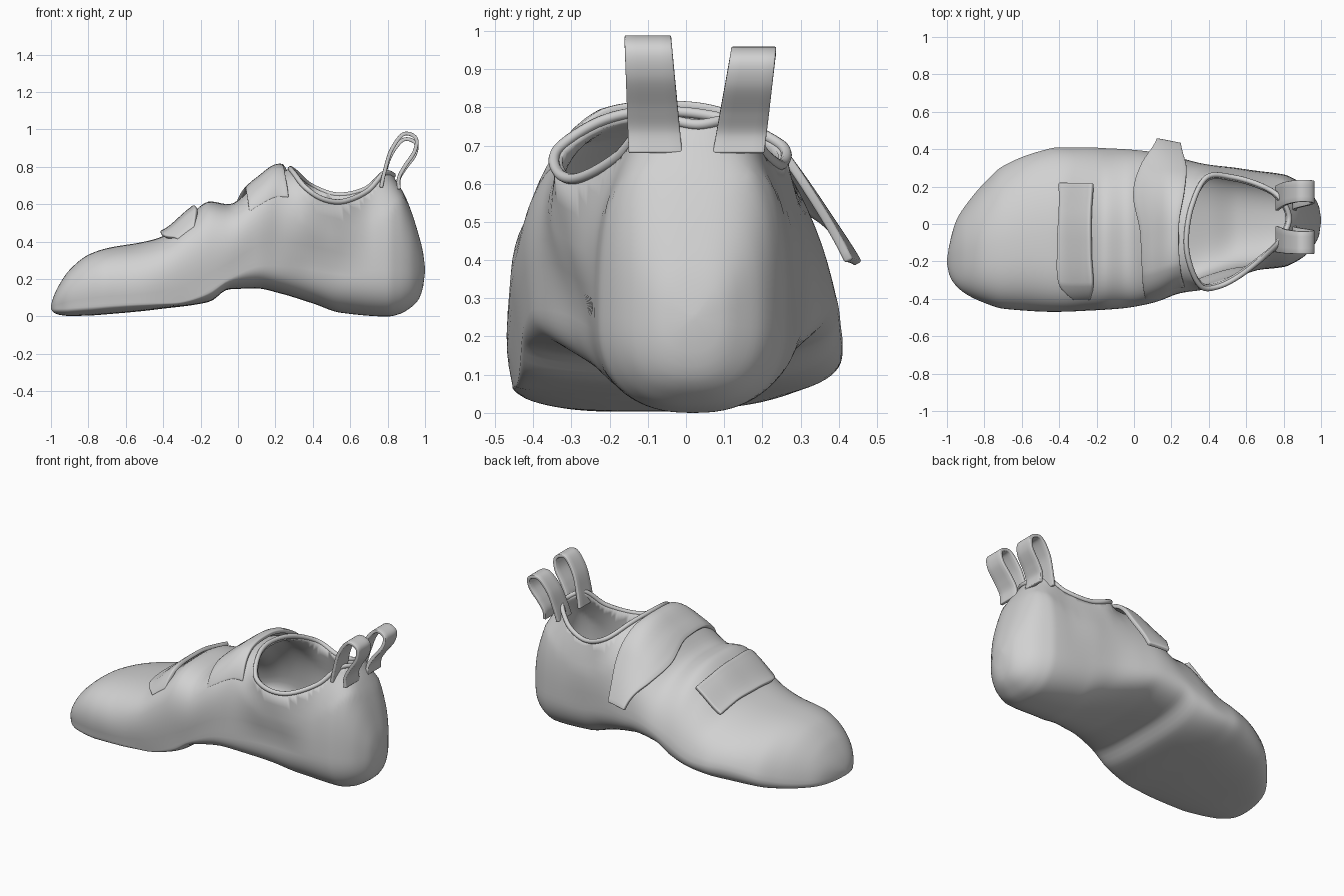
import bpy, bmesh, math
from mathutils import Vector

if "Cube" in bpy.data.objects:
    bpy.data.objects.remove(bpy.data.objects["Cube"])

grey = bpy.data.materials.new("light_grey")
grey.diffuse_color = (0.64, 0.64, 0.64, 1)
grey.use_nodes = True
grey.node_tree.nodes["Principled BSDF"].inputs["Base Color"].default_value = grey.diffuse_color

# Cross-sections: x, y left, y right, z bottom, z top
STATIONS = [
    (-1.0, -.21, -.19, .04, .06), (-.985, -.28, -.10, .02, .11), (-.95, -.325, .02, .008, .18),
    (-.9, -.365, .10, .003, .25), (-.8, -.41, .22, .005, .33), (-.7, -.44, .31, .012, .365),
    (-.5, -.455, .39, .03, .40), (-.4, -.45, .41, .042, .43), (-.25, -.44, .41, .06, .55),
    (-.15, -.435, .405, .08, .615), (-.05, -.43, .40, .145, .60), (.1, -.41, .385, .15, .71),
    (.22, -.37, .36, .125, .785), (.4, -.295, .315, .07, .76), (.55, -.255, .295, .02, .74),
    (.8, -.23, .265, 0, .75), (.86, -.205, .24, .012, .715), (.92, -.165, .20, .045, .58),
    (.965, -.11, .14, .09, .44), (.99, -.06, .09, .16, .34), (1.0, .01, .03, .24, .26)]


def ramp(x, a, b):
    t = min(max((x - a) / (b - a), 0), 1)
    return t * t * (3 - 2 * t)


def station(x):
    """Smooth monotone interpolation between the listed sections."""
    S = STATIONS
    i = 0
    while i < len(S) - 2 and x > S[i + 1][0]:
        i += 1
    h = S[i + 1][0] - S[i][0]
    t = min(max((x - S[i][0]) / h, 0), 1)

    def secant(j, k):
        return (S[j + 1][k] - S[j][k]) / (S[j + 1][0] - S[j][0])

    def slope(j, k):
        if j == 0 or j == len(S) - 1:
            return secant(min(j, len(S) - 2), k)
        a, b = secant(j - 1, k), secant(j, k)
        return 2 * a * b / (a + b) if a * b > 0 else 0
    return [(2*t**3 - 3*t**2 + 1) * S[i][k] + (t**3 - 2*t*t + t) * h * slope(i, k)
            + (3*t*t - 2*t**3) * S[i + 1][k] + (t**3 - t*t) * h * slope(i + 1, k)
            for k in range(1, 5)]


def surface(x, a, off=0.0):
    """Point on the shoe skin at length x and angle a (0 = +y, pi/2 = top)."""
    yl, yr, zb, zt = station(x)
    c, s = math.cos(a), math.sin(a)
    # ridge line and height of the widest point follow simple ramps
    yp = -.20 + .10 * ramp(x, -1.1, -.4) + .12 * ramp(x, -.2, .65)
    zw = .05 + .07 * ramp(x, -1, -.5) + .19 * ramp(x, -.35, .15) - .06 * ramp(x, .25, .65)
    zw += .045 * c * ramp(x, -.95, -.5) * (1 - ramp(x, -.2, .2))
    heel = ramp(x, .25, .65)
    if s >= 0:
        n = 2.35 + .35 * heel
        if c < 0:
            n += .55 * ramp(x, -.6, -.3) * (1 - heel)
    else:
        n = (3.2 if c < 0 else 2.7) * (1 - heel) + 2.45 * heel
    ym, w = (yl + yr) / 2, (yr - yl) / 2
    y = ym + w * math.copysign(abs(c) ** (2 / n), c)
    k = abs(s) ** (2 / n)
    z = zw + (zt - zw) * k if s >= 0 else zw - (zw - zb) * k
    if s > 0:
        # skew to the ridge, and flare outward under the ankle opening
        flare = ramp(x, .2, .4) * (1 - ramp(x, .5, .72))
        y += (yp - ym) * k + flare * c * k * (.12 if c < 0 else .04)
    return Vector((x, y + off * c, z + off * s))


def finish(obj, angle=50):
    obj.data.materials.append(grey)
    bpy.ops.object.select_all(action='DESELECT')
    obj.select_set(True)
    bpy.context.view_layer.objects.active = obj
    bpy.ops.object.shade_smooth_by_angle(angle=math.radians(angle))


def make(name, bm, thick, offset, bevel=0):
    me = bpy.data.meshes.new(name)
    bm.to_mesh(me)
    bm.free()
    obj = bpy.data.objects.new(name, me)
    bpy.context.collection.objects.link(obj)
    sol = obj.modifiers.new("thickness", 'SOLIDIFY')
    sol.thickness, sol.offset = thick, offset
    if bevel:
        b = obj.modifiers.new("soft_edge", 'BEVEL')
        b.width, b.segments = bevel, 2
    finish(obj)


def grid(bm, rows, wrap=False):
    vs = [[bm.verts.new(p) for p in r] for r in rows]
    n = len(vs[0])
    for r0, r1 in zip(vs, vs[1:]):
        for j in range(n if wrap else n - 1):
            k = (j + 1) % n
            bm.faces.new((r0[j], r0[k], r1[k], r1[j]))
    return vs


def smooth_path(pts, steps, closed=True):
    """Catmull-Rom curve through points."""
    out, n = [], len(pts)
    for i in range(n if closed else n - 1):
        idx = [(i + d) % n if closed else min(max(i + d, 0), n - 1) for d in (-1, 0, 1, 2)]
        a, b, c, d = (Vector(pts[j]) for j in idx)
        for s in range(steps):
            t = s / steps
            out.append(0.5 * (2*b + (c - a)*t + (2*a - 5*b + 4*c - d)*t*t
                              + (3*b - a - 3*c + d)*t**3))
    if not closed:
        out.append(Vector(pts[-1]))
    return out


# Ankle opening outline
RIM = smooth_path([(.28, -.08, .79), (.30, -.22, .765), (.36, -.335, .69), (.45, -.335, .63),
                   (.56, -.28, .615), (.69, -.18, .67), (.78, -.09, .765), (.83, .03, .755),
                   (.78, .14, .765), (.68, .205, .68), (.53, .25, .65), (.39, .25, .70),
                   (.31, .10, .77)], 24)
CEN = Vector((.53, -.03))
RIM_ANGLES = [(math.atan2(p.y - CEN.y, p.x - CEN.x), p) for p in RIM]


def rim_at(p):
    a = math.atan2(p.y - CEN.y, p.x - CEN.x)
    return min(RIM_ANGLES, key=lambda q: abs(math.remainder(q[0] - a, math.tau)))[1]


def inside(p):
    r = rim_at(p)
    return (p.xy - CEN).length < (r.xy - CEN).length and p.z > r.z - .09


# Shoe body: lofted skin with the ankle opening cut out
bm = bmesh.new()
N, M = 110, 72
xs = [0.55 * (2 * i / N - 1) - 0.45 * math.cos(math.pi * i / N) for i in range(N + 1)]
rows = grid(bm, [[surface(x, math.tau * j / M) for j in range(M)] for x in xs], True)
bm.faces.new(rows[0])
bm.faces.new(rows[-1])
bmesh.ops.recalc_face_normals(bm, faces=bm.faces)
hole = [f for f in bm.faces if inside(f.calc_center_median())]
bmesh.ops.delete(bm, geom=hole, context='FACES')
edge = {v for e in bm.edges if e.is_boundary for v in e.verts}
for v in edge:
    v.co = rim_at(v.co)
near = [v for v in bm.verts if v not in edge and v.co.z > .42
        and (v.co - rim_at(v.co)).length < .16]
for _ in range(14):
    bmesh.ops.smooth_vert(bm, verts=near, factor=.5, use_axis_x=True,
                          use_axis_y=True, use_axis_z=True)
bmesh.ops.remove_doubles(bm, verts=bm.verts, dist=.003)
make("shoe_body", bm, .022, -1)

# Rolled binding around the opening
cu = bpy.data.curves.new("collar_binding", 'CURVE')
cu.dimensions, cu.bevel_depth, cu.bevel_resolution = '3D', .014, 3
sp = cu.splines.new('POLY')
sp.points.add(len(RIM) - 1)
for q, p in zip(sp.points, RIM):
    q.co = (*p, 1)
sp.use_cyclic_u = True
collar = bpy.data.objects.new("collar_binding", cu)
bpy.context.collection.objects.link(collar)
bpy.ops.object.select_all(action='DESELECT')
collar.select_set(True)
bpy.context.view_layer.objects.active = collar
bpy.ops.object.convert(target='MESH')
finish(bpy.context.view_layer.objects.active)


# Closure straps over the instep; the +y end lifts off, the -y end sinks into the skin
def strap(name, edges, a0, a1, off, lift):
    path = smooth_path([(l, r, 0) for l, r in edges], 12, False)
    rows = []
    for i, p in enumerate(path):
        v = i / (len(path) - 1)
        o = -.012 + (off + .012) * min(1, (1 - v) * 4) + lift * max(0, 1 - v * 4) ** 2
        rows.append([surface(p.x + (p.y - p.x) * u / 10, a0 + (a1 - a0) * v, o)
                     for u in range(11)])
    b = bmesh.new()
    grid(b, rows)
    bmesh.ops.recalc_face_normals(b, faces=b.faces)
    make(name, b, .024, 0, .006)


strap("front_strap", [(-.40, -.22), (-.40, -.23), (-.41, -.23), (-.40, -.22), (-.32, -.23)],
      .92, 2.3, .022, .02)
strap("ankle_strap", [(.12, .25), (.04, .28), (.0, .27), (.04, .24), (.05, .25), (.06, .27)],
      .12, 2.5, .02, .06)

# Heel pull loops: webbing strips folded over into a loop
LOOP = smooth_path([(.765, 0, .69), (.785, 0, .78), (.82, 0, .89), (.885, 0, .975),
                    (.95, 0, .955), (.945, 0, .885), (.89, 0, .80), (.86, 0, .74),
                    (.86, 0, .68)], 8, False)
for name, y0, y1, lean in (("pull_loop_left", -.145, -.015, -.02),
                           ("pull_loop_right", .075, .20, .04)):
    b = bmesh.new()
    rows = []
    for p in LOOP:
        h = (p.z - .68) / .3
        mid, half = (y0 + y1) / 2 + lean * h, (y1 - y0) / 2 * (1.08 - .14 * h)
        dz = -.03 * h if y0 > 0 else 0
        rows.append([(p.x, mid + half * (k - 2) / 2, p.z + dz) for k in range(5)])
    grid(b, rows)
    bmesh.ops.recalc_face_normals(b, faces=b.faces)
    make(name, b, .02, 0, .005)
